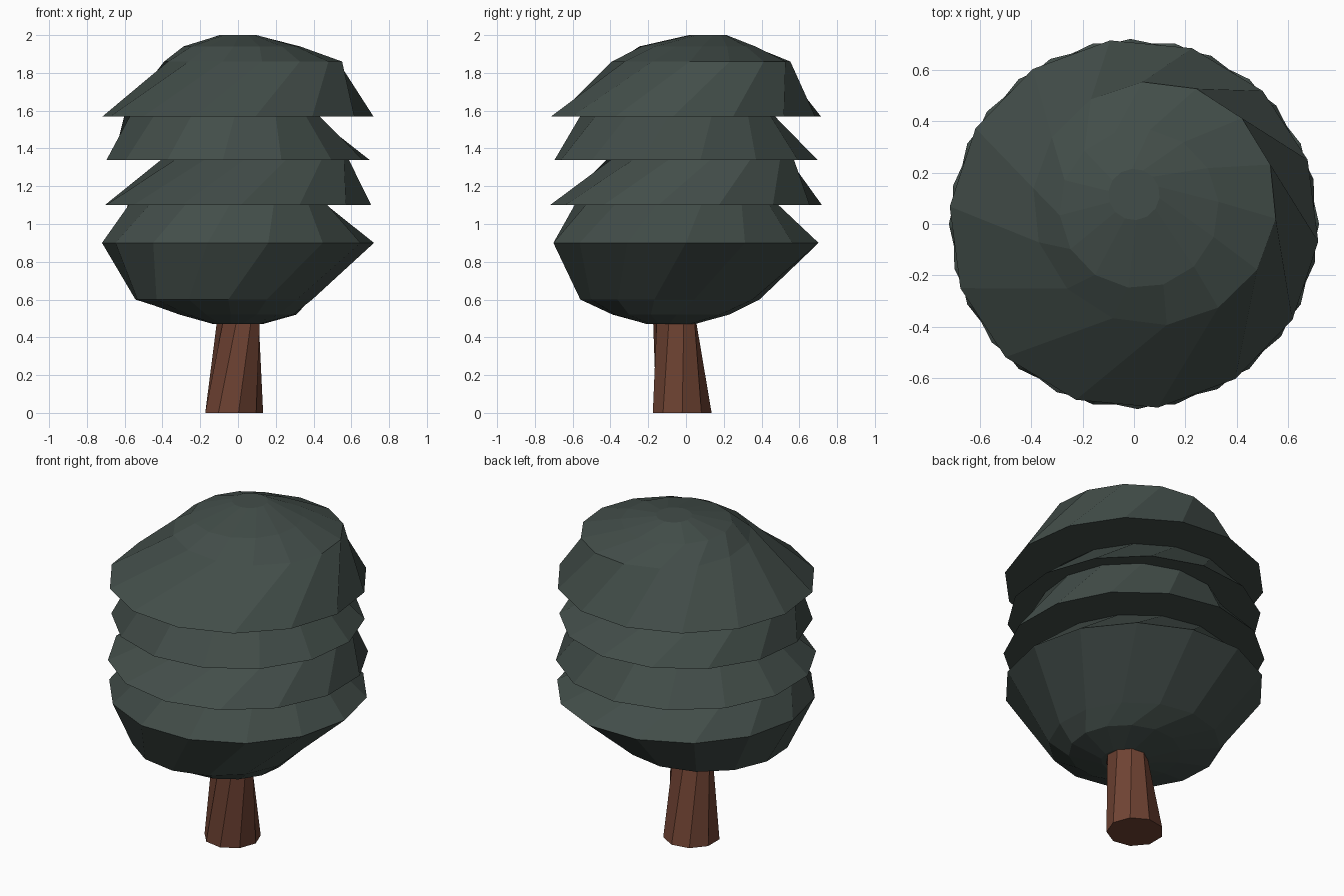
import bpy, bmesh, math

if "Cube" in bpy.data.objects:
    bpy.data.objects.remove(bpy.data.objects["Cube"])


def material(name, color):
    m = bpy.data.materials.new(name)
    m.diffuse_color = (*color, 1)
    m.use_nodes = True
    m.node_tree.nodes["Principled BSDF"].inputs["Base Color"].default_value = m.diffuse_color
    return m


def loft(name, rings, sides, mat):
    """Skin a stack of polygon rings (cx, cy, z, radius, turn in degrees) and cap both ends."""
    bm = bmesh.new()
    loops = []
    for cx, cy, z, r, turn in rings:
        angles = [math.radians(turn) + math.tau * i / sides for i in range(sides)]
        loops.append([bm.verts.new((cx + r * math.cos(a), cy + r * math.sin(a), z))
                      for a in angles])
    for low, high in zip(loops, loops[1:]):
        for i in range(sides):
            j = (i + 1) % sides
            bm.faces.new((low[i], low[j], high[j], high[i]))
    bm.faces.new(loops[0][::-1])
    bm.faces.new(loops[-1])
    mesh = bpy.data.meshes.new(name)
    bm.to_mesh(mesh)
    bm.free()
    mesh.materials.append(mat)
    obj = bpy.data.objects.new(name, mesh)
    bpy.context.collection.objects.link(obj)
    return obj


bark = material("bark", (0.16, 0.056, 0.033))
needles = material("needles", (0.055, 0.075, 0.067))

# Twisted, leaning trunk
loft("trunk", [(-0.025, -0.02, 0, 0.158, 0),
               (0.005, -0.06, 0.50, 0.115, 25)], 9, bark)

# Foliage: rounded underside, four skirts with flat overhangs, domed crown
loft("foliage", [
    (0.00, -0.08, 0.47, 0.13, -30),
    (0.00, -0.08, 0.52, 0.31, -20),
    (-0.075, -0.085, 0.60, 0.475, -10),
    (0.00, 0.00, 0.90, 0.72, 0),
    (-0.055, -0.05, 1.10, 0.54, 14),
    (0.00, 0.00, 1.10, 0.72, 14),
    (0.09, 0.075, 1.34, 0.50, 32),
    (0.00, 0.00, 1.34, 0.70, 32),
    (-0.085, -0.045, 1.57, 0.52, 46),
    (0.00, 0.00, 1.57, 0.72, 46),
    (0.08, 0.08, 1.86, 0.475, 70),
    (0.02, 0.06, 1.94, 0.31, 82),
    (0.00, 0.115, 2.00, 0.10, 95),
], 14, needles)
